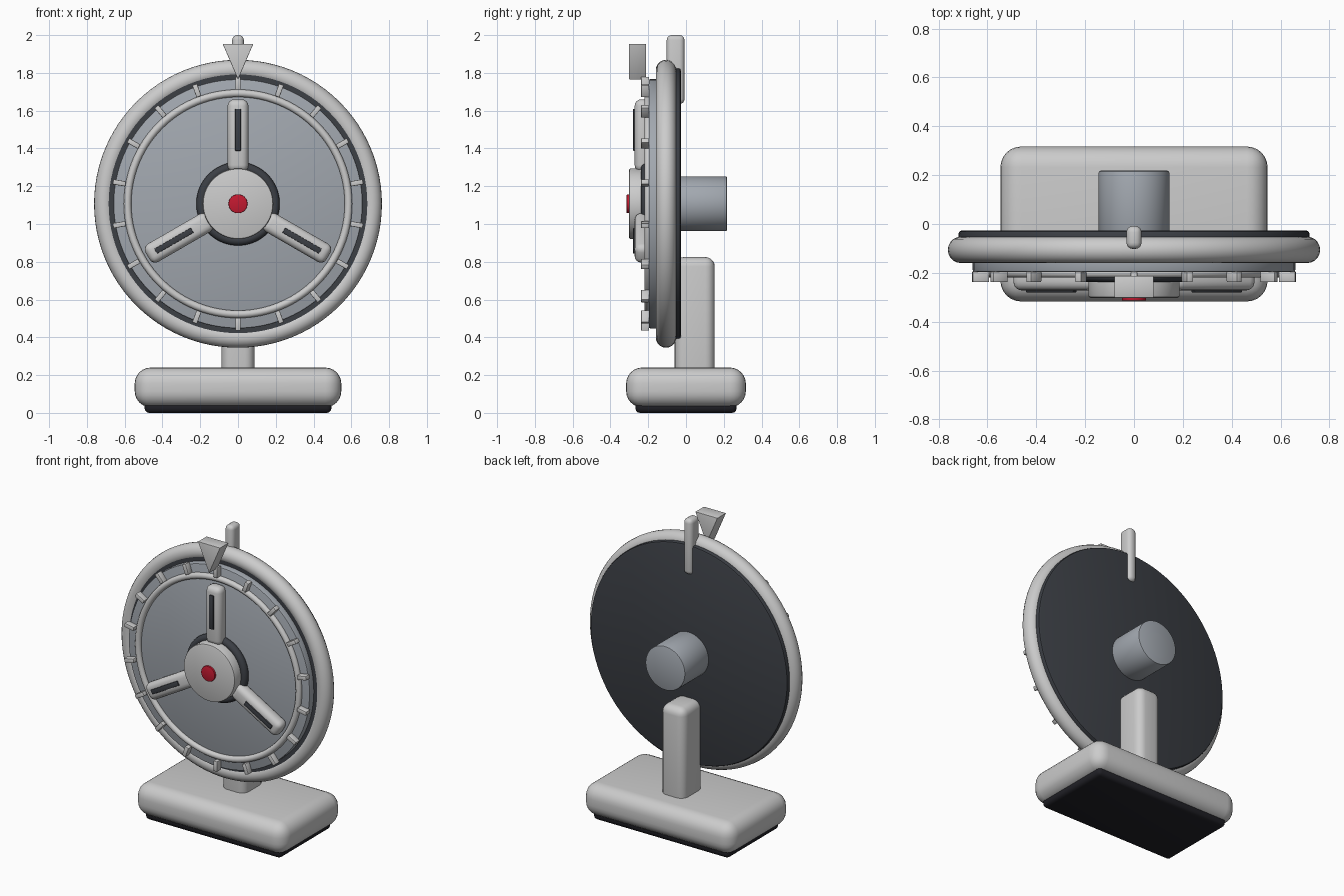
import bpy, bmesh
from math import pi, radians, sin, cos
from mathutils import Matrix, Vector

if "Cube" in bpy.data.objects:
    bpy.data.objects.remove(bpy.data.objects["Cube"])

CZ = 1.107  # height of the wheel centre


def material(name, r, g, b):
    m = bpy.data.materials.new(name)
    m.diffuse_color = (r, g, b, 1)
    m.use_nodes = True
    m.node_tree.nodes["Principled BSDF"].inputs["Base Color"].default_value = m.diffuse_color
    return m


DARK = material("dark", 0.045, 0.05, 0.06, )
RUBBER = material("rubber", 0.015, 0.015, 0.02)
FACE = material("face_grey", 0.36, 0.39, 0.43)
RED = material("red", 0.55, 0.01, 0.03)


def finish(bm, name, mat=None, bevel=0, segments=4):
    """Bevel the hard edges, make an object and smooth it by angle."""
    bmesh.ops.recalc_face_normals(bm, faces=bm.faces)
    if bevel:
        hard = [e for e in bm.edges if e.calc_face_angle(0) > 0.5]
        bmesh.ops.bevel(bm, geom=hard, offset=bevel, segments=segments,
                        profile=0.5, affect='EDGES', clamp_overlap=True)
    mesh = bpy.data.meshes.new(name)
    bm.to_mesh(mesh)
    bm.free()
    ob = bpy.data.objects.new(name, mesh)
    bpy.context.collection.objects.link(ob)
    if mat:
        mesh.materials.append(mat)
    bpy.ops.object.select_all(action='DESELECT')
    ob.select_set(True)
    bpy.context.view_layer.objects.active = ob
    bpy.ops.object.shade_smooth_by_angle(angle=radians(35))
    return ob


def box(name, lo, hi, bevel, mat=None, segments=4, turn=None):
    lo, hi = Vector(lo), Vector(hi)
    bm = bmesh.new()
    bmesh.ops.create_cube(bm, size=1)
    bmesh.ops.scale(bm, vec=hi - lo, verts=bm.verts)
    bmesh.ops.translate(bm, vec=(lo + hi) / 2, verts=bm.verts)
    if turn is not None:  # lo/hi are relative to the wheel centre
        m = Matrix.Translation((0, 0, CZ)) @ Matrix.Rotation(turn, 4, 'Y')
        bmesh.ops.transform(bm, matrix=m, verts=bm.verts)
    return finish(bm, name, mat, bevel, segments)


def disc(name, r, y0, y1, mat=None, bevel=0.006, sides=96):
    """Cylinder along y on the wheel axis."""
    bm = bmesh.new()
    bmesh.ops.create_cone(bm, cap_ends=True, segments=sides, radius1=r, radius2=r, depth=abs(y1 - y0))
    m = Matrix.Translation((0, (y0 + y1) / 2, CZ)) @ Matrix.Rotation(pi / 2, 4, 'X')
    bmesh.ops.transform(bm, matrix=m, verts=bm.verts)
    return finish(bm, name, mat, bevel, 2)


def ring(name, major, minor, y, mat=None, sides=96, tube=20):
    """Torus around the wheel axis."""
    bm = bmesh.new()
    rows = []
    for i in range(sides):
        a = 2 * pi * i / sides
        row = []
        for j in range(tube):
            b = 2 * pi * j / tube
            r = major + minor * cos(b)
            row.append(bm.verts.new((r * cos(a), y + minor * sin(b), CZ + r * sin(a))))
        rows.append(row)
    for i in range(sides):
        p, q = rows[i], rows[(i + 1) % sides]
        for j in range(tube):
            k = (j + 1) % tube
            bm.faces.new((p[j], q[j], q[k], p[k]))
    return finish(bm, name, mat)


# Base, foot pad and post
box("base", (-0.547, -0.317, 0.03), (0.547, 0.317, 0.24), 0.085, segments=6)
box("foot_pad", (-0.495, -0.268, 0), (0.495, 0.268, 0.07), 0.025, RUBBER, 3)
box("post", (-0.087, -0.06, 0.12), (0.087, 0.152, 0.825), 0.05, segments=5)

# Wheel body
ring("rim", 0.708, 0.054, -0.106)
disc("back_plate", 0.718, -0.1, -0.027, DARK, 0.012)
disc("front_groove", 0.7, -0.154, -0.09, DARK, 0)
disc("face_plate", 0.66, -0.197, -0.12, FACE, 0.008)
ring("inner_ring", 0.585, 0.02, -0.2, tube=14)
disc("motor", 0.145, -0.05, 0.218, FACE, 0.008, 64)

# Tick marks around the face
for i in range(18):
    box(f"tick_{i + 1}", (-0.0135, -0.238, 0.604), (0.0135, -0.195, 0.672), 0.004, segments=2, turn=i * pi / 9)

# Spokes with dark slots
for i in range(3):
    t = i * 2 * pi / 3
    box(f"spoke_{i + 1}", (-0.055, -0.272, 0.17), (0.055, -0.185, 0.553), 0.035, turn=t)
    box(f"spoke_slot_{i + 1}", (-0.015, -0.28, 0.28), (0.015, -0.25, 0.503), 0.003, DARK, 2, t)

# Hub with collar and button
ring("hub_collar", 0.195, 0.026, -0.212, DARK, 64, 14)
disc("hub", 0.187, -0.302, -0.18, None, 0.01, 64)
disc("button", 0.05, -0.314, -0.29, RED, 0.003, 48)

# Pointer at the top, a triangular prism
bm = bmesh.new()
outline = [(-0.081, 1.953), (0.081, 1.953), (0, 1.765)]
f = bm.faces.new([bm.verts.new((x, -0.302, z)) for x, z in outline])
ext = bmesh.ops.extrude_face_region(bm, geom=[f])
bmesh.ops.translate(bm, vec=(0, 0.09, 0), verts=[v for v in ext["geom"] if isinstance(v, bmesh.types.BMVert)])
finish(bm, "pointer", None, 0.003, 2)

# Bracket behind the pointer
box("pointer_bracket", (-0.031, -0.102, 1.635), (0.031, -0.008, 2.0), 0.026)
